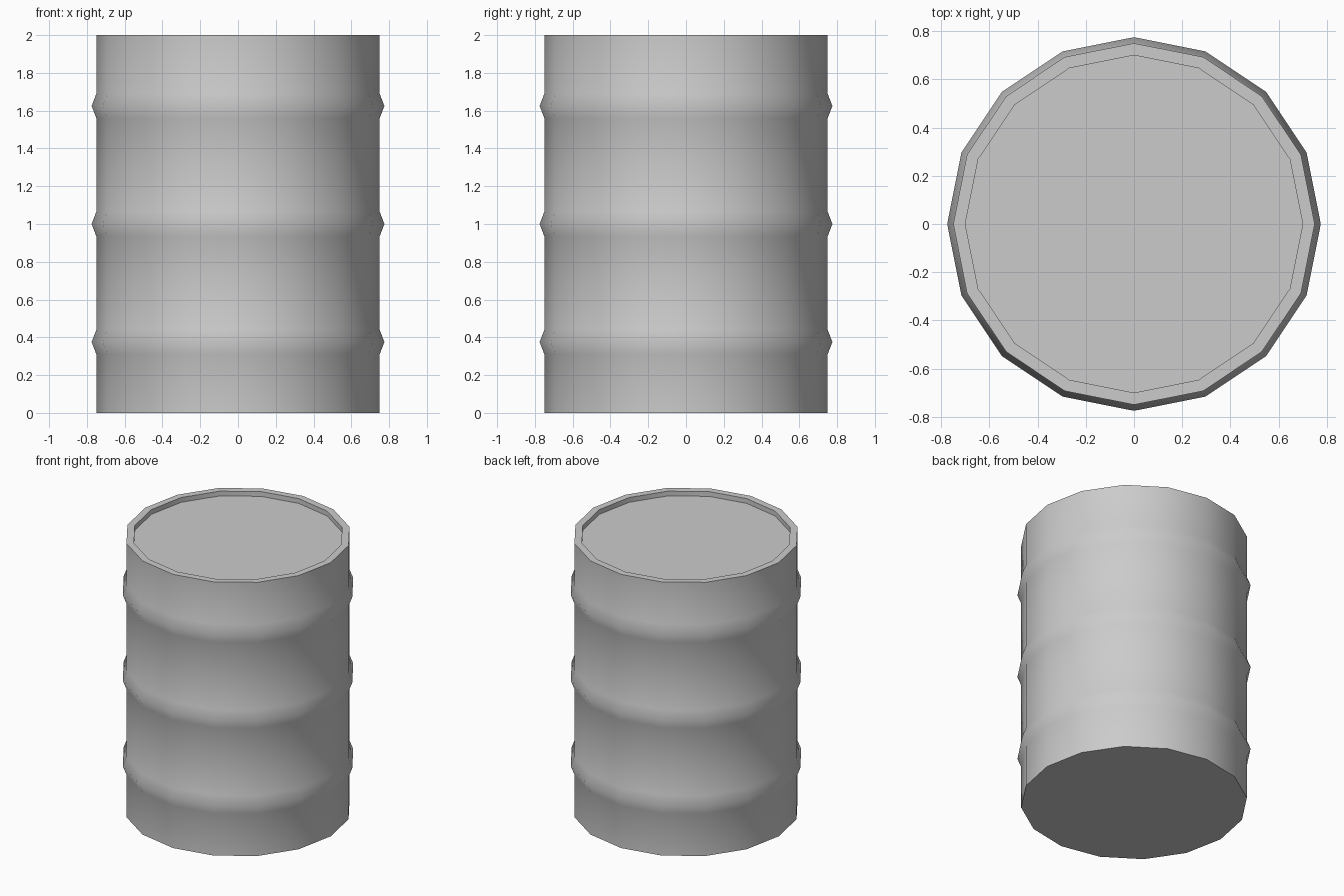
import bpy, bmesh
from math import cos, sin, pi, radians

if "Cube" in bpy.data.objects:
    bpy.data.objects.remove(bpy.data.objects["Cube"])

SIDES = 16
R, RIDGE_R, LID_R = 0.75, 0.775, 0.70
HEIGHT, LID_DEPTH, RIDGE_HALF = 2.0, 0.035, 0.065

# Side profile: wall with three pressed ridges, rim, recessed lid
profile = [(R, 0)]
for z in (0.375, 1.0, 1.625):
    profile += [(R, z - RIDGE_HALF), (RIDGE_R, z), (R, z + RIDGE_HALF)]
profile += [(R, HEIGHT), (LID_R, HEIGHT), (LID_R, HEIGHT - LID_DEPTH)]

# Revolve the profile
bm = bmesh.new()
rings = [[bm.verts.new((r * cos(2 * pi * i / SIDES), r * sin(2 * pi * i / SIDES), z))
          for i in range(SIDES)] for r, z in profile]
for low, high in zip(rings, rings[1:]):
    for i in range(SIDES):
        j = (i + 1) % SIDES
        bm.faces.new((low[i], low[j], high[j], high[i]))

# Flat bottom and lid
bm.faces.new(rings[0][::-1])
bm.faces.new(rings[-1])

mesh = bpy.data.meshes.new("drum_barrel")
bm.to_mesh(mesh)
bm.free()
drum = bpy.data.objects.new("drum_barrel", mesh)
bpy.context.collection.objects.link(drum)

# Smooth wall and ridges, crisp rim and base
bpy.context.view_layer.objects.active = drum
drum.select_set(True)
bpy.ops.object.shade_smooth_by_angle(angle=radians(55))
